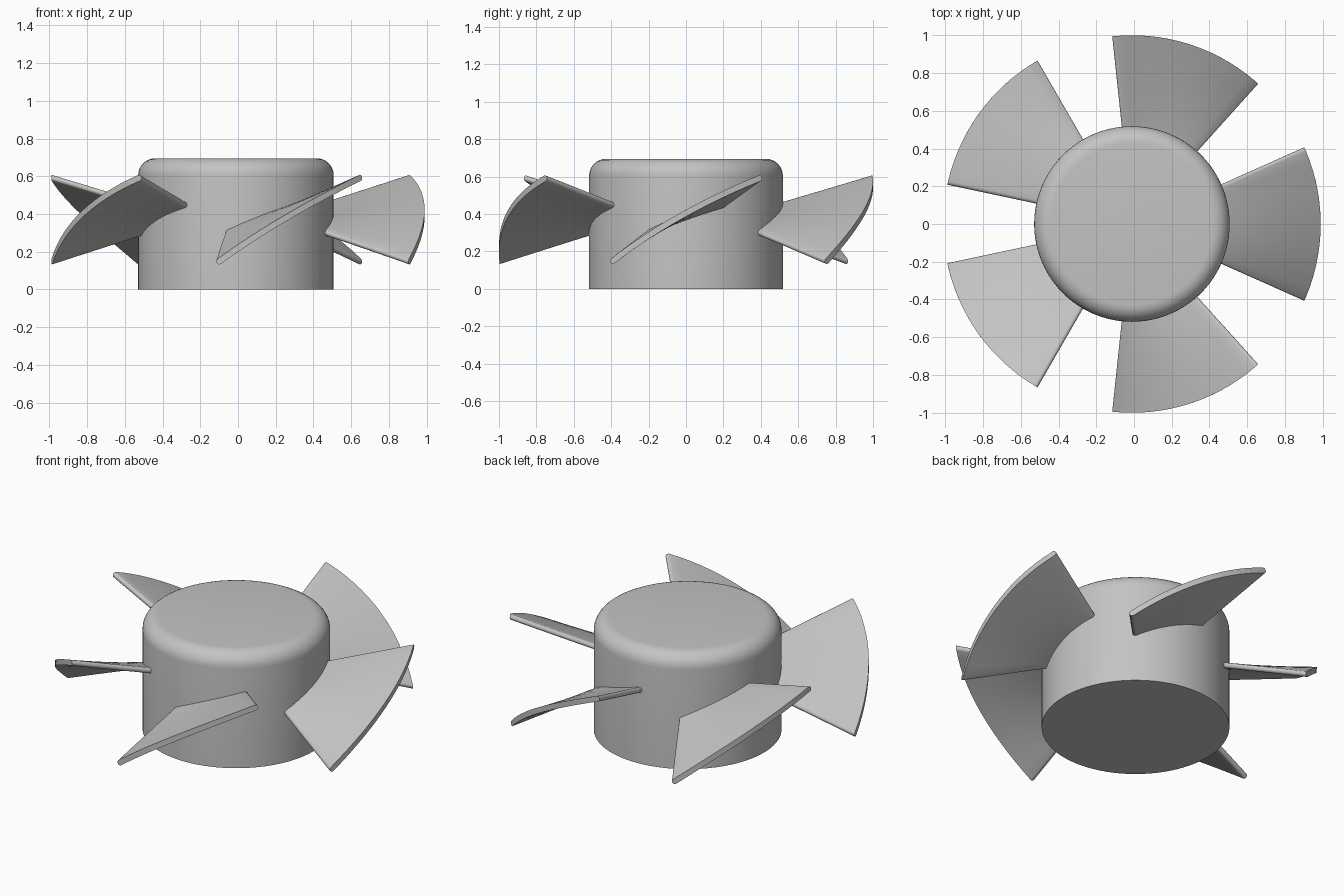
import bpy
import bmesh
from math import radians, sin, cos, pi
from mathutils import Vector

default = bpy.data.objects.get("Cube")
if default:
    bpy.data.objects.remove(default, do_unlink=True)

CENTRE_X = -0.011
HUB_RADIUS, HUB_HEIGHT, FILLET = 0.518, 0.695, 0.09
TIP_RADIUS, ROOT_RADIUS = 1.0, 0.47
HALF_ANGLE = radians(24)
HALF_THICK = 0.016

grey = bpy.data.materials.new("plain grey")
grey.use_nodes = True
grey.diffuse_color = (0.55, 0.55, 0.55, 1)
grey.node_tree.nodes["Principled BSDF"].inputs["Base Color"].default_value = grey.diffuse_color


def finish(bm, name, flat_caps=False):
    """Turn a bmesh into a smooth object with sharp corners."""
    bmesh.ops.recalc_face_normals(bm, faces=bm.faces)
    for f in bm.faces:
        f.smooth = not (flat_caps and abs(f.normal.z) > 0.999)
    mesh = bpy.data.meshes.new(name)
    bm.to_mesh(mesh)
    bm.free()
    mesh.set_sharp_from_angle(angle=radians(35))
    mesh.materials.append(grey)
    obj = bpy.data.objects.new(name, mesh)
    obj.location.x = CENTRE_X
    bpy.context.collection.objects.link(obj)
    return obj


# Hub: cylinder with a rounded top rim
bm = bmesh.new()
bmesh.ops.create_cone(bm, cap_ends=True, segments=96, radius1=HUB_RADIUS,
                      radius2=HUB_RADIUS, depth=HUB_HEIGHT)
bmesh.ops.translate(bm, verts=bm.verts, vec=(0, 0, HUB_HEIGHT / 2))
rim = [e for e in bm.edges if all(v.co.z > HUB_HEIGHT - 0.01 for v in e.verts)]
bmesh.ops.bevel(bm, geom=rim, offset=FILLET, offset_type='OFFSET',
                segments=8, profile=0.5, affect='EDGES')
finish(bm, "hub", flat_caps=True)


def camber(s, r):
    """Height of the blade's middle surface at arc distance s, radius r."""
    u = s / (r * HALF_ANGLE)
    k = (TIP_RADIUS - r) / (TIP_RADIUS - HUB_RADIUS)
    return (0.405 - 0.02 * k) + (0.23 - 0.15 * k) * u - (0.038 - 0.026 * k) * u * u


def blade_section(r, steps=14, cap=6):
    """Closed outline (arc distance, height) with rounded ends."""
    half = r * HALF_ANGLE - HALF_THICK
    rows = []
    for i in range(steps + 1):
        s = -half + 2 * half * i / steps
        slope = (camber(s + 0.001, r) - camber(s - 0.001, r)) / 0.002
        along = Vector((1, slope)).normalized()
        rows.append((Vector((s, camber(s, r))), along, Vector((-along.y, along.x))))
    top = [p + n * HALF_THICK for p, t, n in rows]
    bottom = [p - n * HALF_THICK for p, t, n in reversed(rows)]

    def end(row, sign):
        p, t, n = row
        return [p + sign * HALF_THICK * (n * cos(a) + t * sin(a))
                for a in (pi * j / cap for j in range(1, cap))]

    return top + end(rows[-1], 1) + bottom + end(rows[0], -1)


# Twisted fan blades, lofted from root to tip
def add_blade(name, heading):
    bm = bmesh.new()
    rings = []
    for i in range(7):
        r = ROOT_RADIUS + (TIP_RADIUS - ROOT_RADIUS) * i / 6
        rings.append([bm.verts.new((r * cos(heading + s / r), r * sin(heading + s / r), z))
                      for s, z in blade_section(r)])
    for inner, outer in zip(rings, rings[1:]):
        n = len(inner)
        for j in range(n):
            k = (j + 1) % n
            bm.faces.new((inner[j], inner[k], outer[k], outer[j]))
    for ring in (rings[0], rings[-1]):
        n = len(ring)
        # close each end with strips between upper and lower outline
        start, count = -3, n // 2
        for j in range(count - 1):
            a, b = ring[(start + j) % n], ring[(start + j + 1) % n]
            c, d = ring[(start - j - 1) % n], ring[(start - j) % n]
            corners = list(dict.fromkeys((a, b, c, d)))
            bm.faces.new(corners)
        last = [ring[(start + count - 1) % n], ring[(start + count) % n],
                ring[(start - count + 1) % n]]
        if len(set(last)) == 3:
            bm.faces.new(last)
    finish(bm, name)


for i in range(5):
    add_blade(f"blade_{i + 1}", radians(72 * i))
